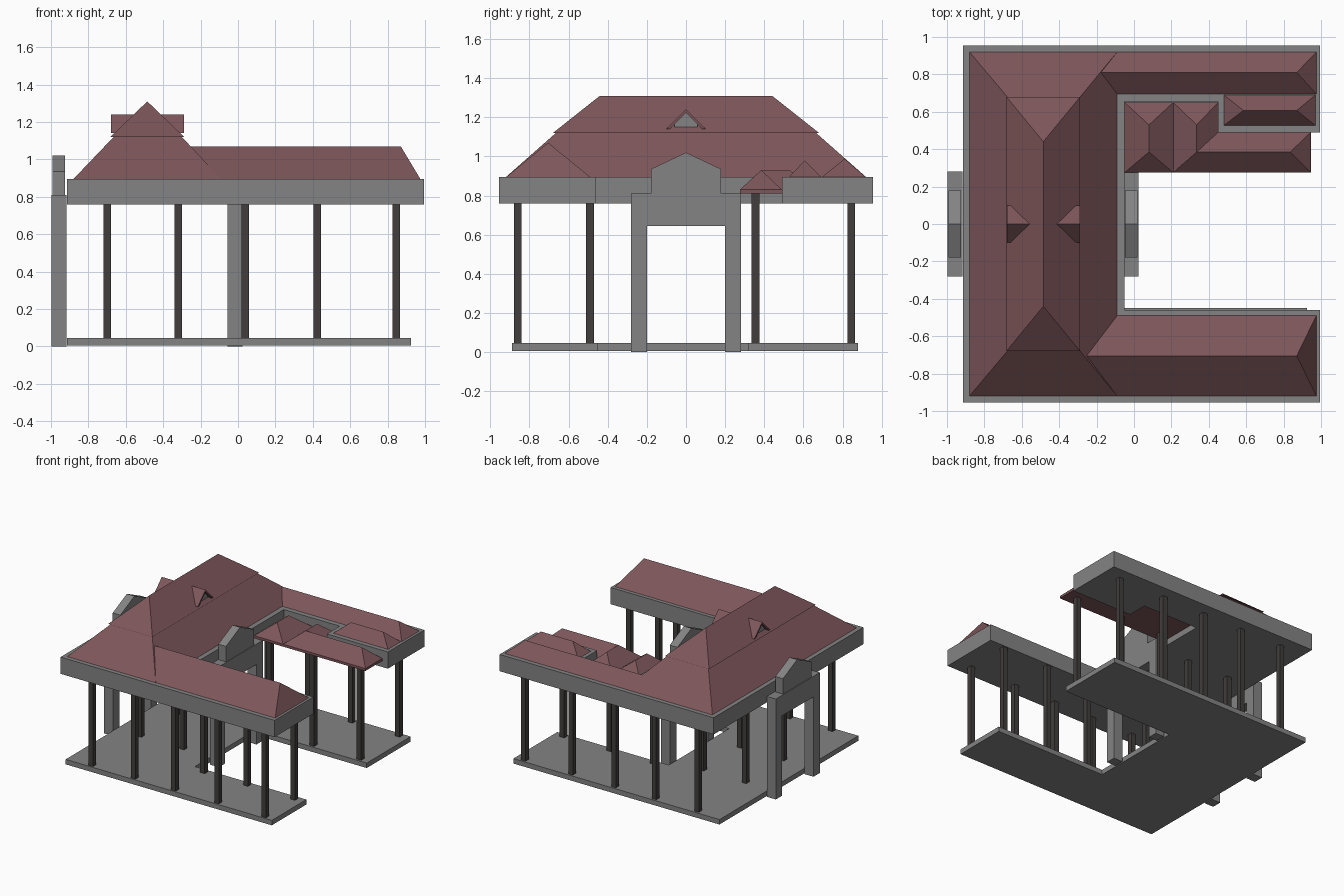
import bpy, bmesh

if "Cube" in bpy.data.objects:
    bpy.data.objects.remove(bpy.data.objects["Cube"])


def material(name, col):
    m = bpy.data.materials.new(name)
    m.diffuse_color = (*col, 1)
    m.use_nodes = True
    m.node_tree.nodes["Principled BSDF"].inputs["Base Color"].default_value = m.diffuse_color
    return m


STONE = material("grey_stone", (0.23, 0.23, 0.23))
TILE = material("red_roof_tile", (0.205, 0.093, 0.102))
WOOD = material("dark_wood", (0.055, 0.047, 0.047))


def finish(bm, name, mat):
    bmesh.ops.remove_doubles(bm, verts=bm.verts, dist=1e-5)
    bmesh.ops.recalc_face_normals(bm, faces=bm.faces)
    me = bpy.data.meshes.new(name)
    bm.to_mesh(me)
    bm.free()
    me.materials.append(mat)
    ob = bpy.data.objects.new(name, me)
    bpy.context.collection.objects.link(ob)
    return ob


def prism(name, pts, axis, a, b, mat):
    """Extrude a 2D outline: axis 'z' takes (x, y) points, axis 'x' takes (y, z)."""
    bm = bmesh.new()
    put = (lambda p: (p[0], p[1], a)) if axis == 'z' else (lambda p: (a, p[0], p[1]))
    face = bm.faces.new([bm.verts.new(put(p)) for p in pts])
    out = bmesh.ops.extrude_face_region(bm, geom=[face])
    move = (0, 0, b - a) if axis == 'z' else (b - a, 0, 0)
    bmesh.ops.translate(bm, vec=move, verts=[v for v in out["geom"] if isinstance(v, bmesh.types.BMVert)])
    return finish(bm, name, mat)


def rect(x0, x1, y0, y1):
    return [(x0, y0), (x1, y0), (x1, y1), (x0, y1)]


def hip(name, base, z0, top, z1):
    """Hipped roof from a base rectangle to a top rectangle or ridge line."""
    bm = bmesh.new()
    lo = [bm.verts.new((x, y, z0)) for x, y in rect(*base)]
    hi = [bm.verts.new((x, y, z1)) for x, y in rect(*top)]
    bm.faces.new(lo)
    bm.faces.new(hi)
    for i in range(4):
        j = (i + 1) % 4
        bm.faces.new((lo[i], lo[j], hi[j], hi[i]))
    bmesh.ops.remove_doubles(bm, verts=bm.verts, dist=1e-5)
    bmesh.ops.dissolve_degenerate(bm, edges=bm.edges, dist=1e-5)
    return finish(bm, name, TILE)


# U-shaped floor and eaves slab
prism("floor_slab", [(-.915, -.89), (.925, -.89), (.925, -.45), (-.07, -.45),
                     (-.07, .32), (.925, .32), (.925, .88), (-.915, .88)], 'z', .005, .045, STONE)
prism("eaves_slab", [(-.915, -.955), (.995, -.955), (.995, -.46), (-.05, -.46),
                     (-.05, .655), (.45, .655), (.45, .49), (.995, .49),
                     (.995, .955), (-.915, .955)], 'z', .76, .895, STONE)

# Two-tier main roof
hip("main_roof_lower", (-.88, -.09, -.92, .92), .895, (-.665, -.3, -.665, .665), 1.12)
hip("main_roof_upper", (-.682, -.288, -.68, .68), 1.12, (-.485, -.485, -.44, .44), 1.31)

# Wing roofs
hip("front_wing_roof", (-.45, .975, -.919, -.49), .895, (-.45, .87, -.705, -.705), 1.07)
hip("back_wing_roof", (-.45, .975, .695, .919), .895, (-.45, .87, .81, .81), .988)
hip("back_side_roof", (.48, .97, .527, .69), .895, (.585, .87, .607, .607), .98)

# Lower courtyard canopy
prism("canopy_edge", [(-.05, .275), (.945, .275), (.945, .49), (.45, .49),
                      (.45, .65), (-.05, .65)], 'z', .81, .83, TILE)
hip("canopy_roof_left", (-.05, .21, .275, .65), .83, (.08, .08, .385, .53), .93)
hip("canopy_roof_middle", (.21, .45, .275, .65), .83, (.335, .335, .385, .53), .93)
hip("canopy_roof_long", (.21, .945, .275, .49), .83, (.335, .835, .385, .385), .93)

# Gateways: outer and courtyard side
for label, cx in (("outer", -.958), ("courtyard", -.015)):
    prism(label + "_gate", [(-.28, 0), (-.2, 0), (-.2, .645), (.2, .645), (.2, 0), (.28, 0),
                            (.28, .81), (-.28, .81)], 'x', cx - .04, cx + .04, STONE)
    prism(label + "_gate_gable", [(-.18, .80), (.18, .80), (.18, .935), (0, 1.02), (-.18, .935)],
          'x', cx - .034, cx + .034, STONE)

# Dormers on both slopes of the upper roof
for label, s in (("courtyard", 1), ("outer", -1)):
    def px(d):
        return -.485 + s * d
    prism(label + "_dormer_roof", [(-.1, 1.14), (-.082, 1.14), (0, 1.222), (.082, 1.14), (.1, 1.14), (0, 1.24)],
          'x', px(.07), px(.195), TILE)
    prism(label + "_dormer_wall", [(-.06, 1.15), (.06, 1.15), (.06, 1.165), (0, 1.225), (-.06, 1.165)],
          'x', px(.07), px(.172), STONE)

# Columns on the grid
columns = [(x, y) for x in (-.7, -.32) for y in (-.86, -.24, .24, .845)]
columns += [(x, y) for x in (.04, .425, .845) for y in (-.86, -.49, .355, .845)]
for x, y in columns:
    top = .815 if y == .355 else .77
    prism("column", rect(x - .02, x + .02, y - .02, y + .02), 'z', .04, top, WOOD)
